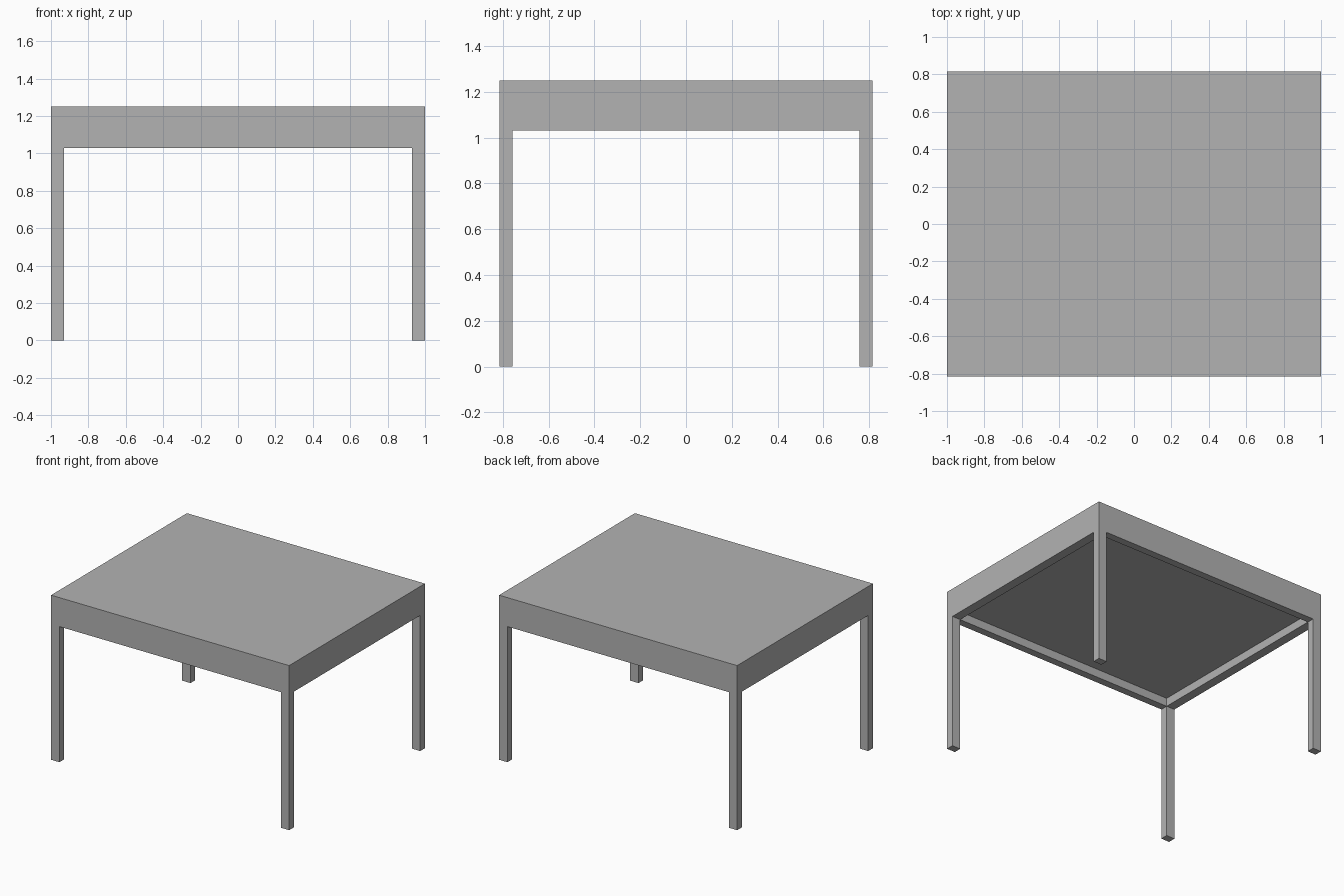
import bpy

cube = bpy.data.objects.get("Cube")
if cube:
    bpy.data.objects.remove(cube, do_unlink=True)

# Overall sizes
HALF_X, HALF_Y, HEIGHT = 1.0, 0.815, 1.25
LEG_X, LEG_Y = 0.07, 0.057
RAIL_BOTTOM, SLAB_BOTTOM = 1.03, 1.093

grey = bpy.data.materials.new("plain_grey")
grey.use_nodes = True
colour = (0.45, 0.45, 0.45, 1.0)
grey.diffuse_color = colour
grey.node_tree.nodes["Principled BSDF"].inputs["Base Color"].default_value = colour


def box(name, low, high):
    """Add a box spanning two opposite corners."""
    bpy.ops.mesh.primitive_cube_add(size=1)
    obj = bpy.context.object
    obj.name = name
    for v in obj.data.vertices:
        v.co = [a + (b - a) * (c + 0.5) for a, b, c in zip(low, high, v.co)]
    obj.data.materials.append(grey)
    return obj


def edge_span(side, half, width):
    """Range of a part that sits flush inside one outer edge."""
    return sorted((side * half, side * (half - width)))


# Thick tabletop
box("tabletop", (-HALF_X, -HALF_Y, SLAB_BOTTOM), (HALF_X, HALF_Y, HEIGHT))

# Rails under the rim, leaving a shallow recess
for name, side in (("front", -1), ("back", 1)):
    y0, y1 = edge_span(side, HALF_Y, LEG_Y)
    box(name + "_rail", (-HALF_X, y0, RAIL_BOTTOM), (HALF_X, y1, SLAB_BOTTOM))
inner_y = HALF_Y - LEG_Y
for name, side in (("right", -1), ("left", 1)):
    x0, x1 = edge_span(side, HALF_X, LEG_X)
    box(name + "_rail", (x0, -inner_y, RAIL_BOTTOM), (x1, inner_y, SLAB_BOTTOM))

# Four corner legs
for y_name, sy in (("front", -1), ("back", 1)):
    for x_name, sx in (("right", -1), ("left", 1)):
        x0, x1 = edge_span(sx, HALF_X, LEG_X)
        y0, y1 = edge_span(sy, HALF_Y, LEG_Y)
        box(f"{y_name}_{x_name}_leg", (x0, y0, 0), (x1, y1, RAIL_BOTTOM))
